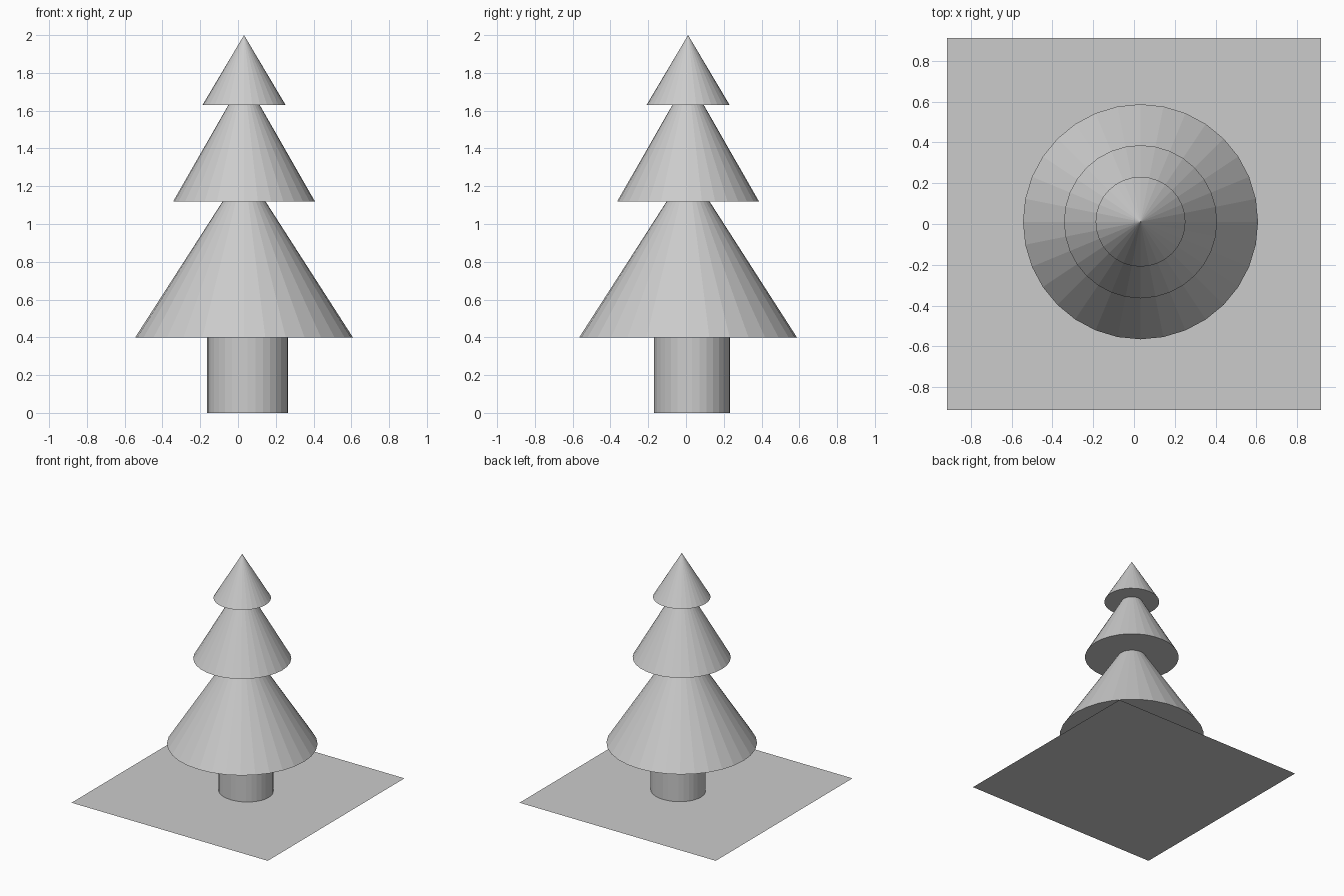
import bpy

if "Cube" in bpy.data.objects:
    bpy.data.objects.remove(bpy.data.objects["Cube"])

SIDES = 32
CX, CY = 0.032, 0.011


def cone(name, radius, base, tip):
    bpy.ops.mesh.primitive_cone_add(vertices=SIDES, radius1=radius, radius2=0,
                                    depth=tip - base,
                                    location=(CX, CY, (base + tip) / 2))
    bpy.context.object.name = name


# Flat ground sheet under the tree
bpy.ops.mesh.primitive_plane_add(size=1)
base_sheet = bpy.context.object
base_sheet.name = "base_sheet"
base_sheet.scale = (1.832, 1.822, 1)

# Slightly oval trunk, tucked into the lowest tier
bpy.ops.mesh.primitive_cylinder_add(vertices=SIDES, radius=1, depth=0.42,
                                    location=(0.051, 0.032, 0.21))
trunk = bpy.context.object
trunk.name = "trunk"
trunk.scale = (0.214, 0.201, 1)

# Foliage tiers, each tip hidden inside the tier above
for name, radius, base, tip in (("lower_foliage", 0.576, 0.40, 1.296),
                                ("middle_foliage", 0.375, 1.12, 1.775),
                                ("upper_foliage", 0.22, 1.63, 2.0)):
    cone(name, radius, base, tip)
